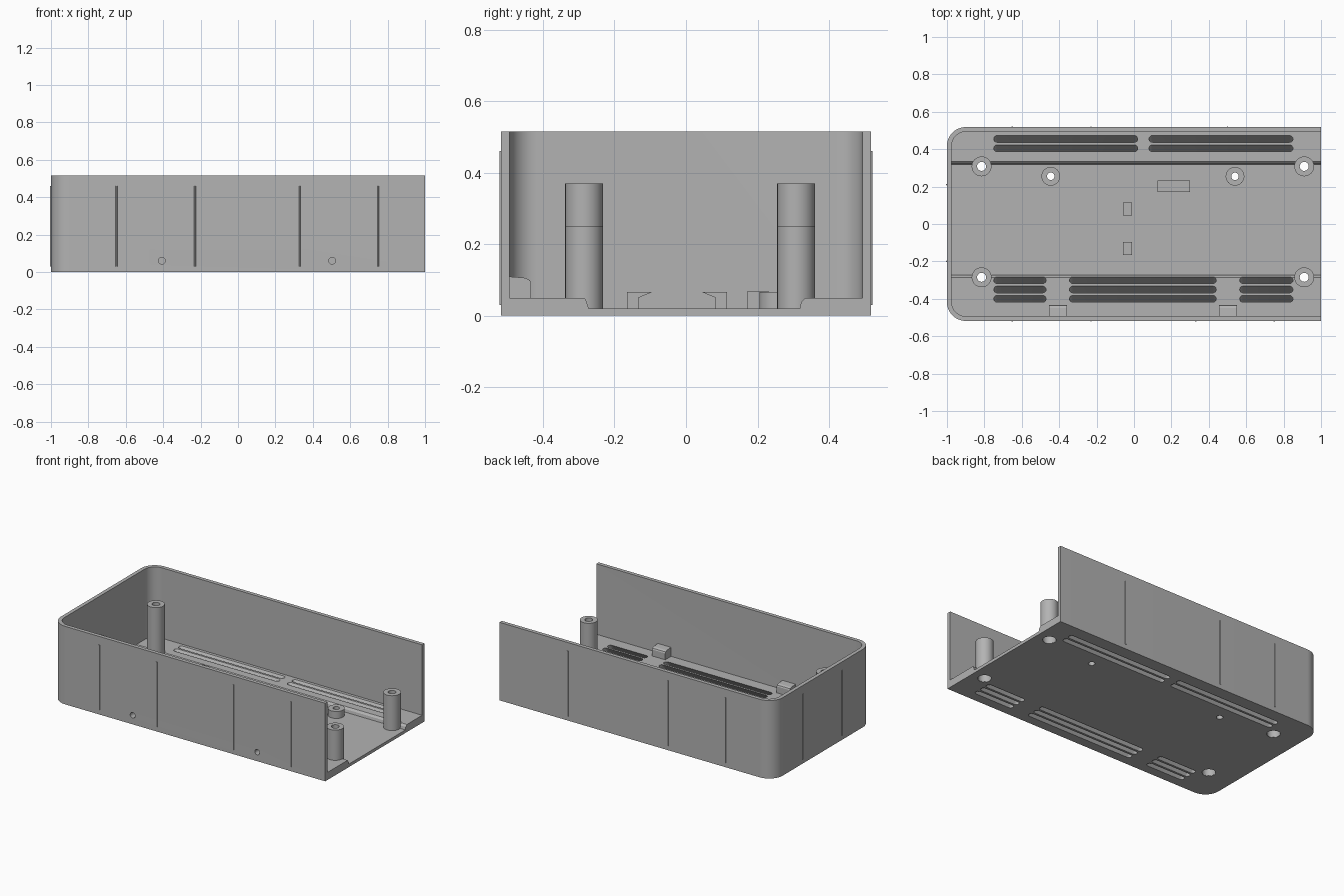
import bpy, bmesh, math
from mathutils import Vector

if "Cube" in bpy.data.objects:
    bpy.data.objects.remove(bpy.data.objects["Cube"])

grey = bpy.data.materials.new("grey_plastic")
grey.use_nodes = True
COLOUR = (0.45, 0.45, 0.45, 1)
grey.diffuse_color = COLOUR
grey.node_tree.nodes["Principled BSDF"].inputs["Base Color"].default_value = COLOUR


def add_prism(bm, points, move):
    """Extrude a closed loop of 3D points along a vector."""
    face = bm.faces.new([bm.verts.new(p) for p in points])
    out = bmesh.ops.extrude_face_region(bm, geom=[face])
    verts = [v for v in out["geom"] if isinstance(v, bmesh.types.BMVert)]
    bmesh.ops.translate(bm, verts=verts, vec=Vector(move))


def finish(name, bm):
    bmesh.ops.recalc_face_normals(bm, faces=bm.faces)
    mesh = bpy.data.meshes.new(name)
    bm.to_mesh(mesh)
    bm.free()
    mesh.materials.append(grey)
    obj = bpy.data.objects.new(name, mesh)
    bpy.context.collection.objects.link(obj)
    return obj


def prisms(name, items):
    bm = bmesh.new()
    for points, move in items:
        add_prism(bm, points, move)
    return finish(name, bm)


def activate(obj):
    bpy.ops.object.select_all(action="DESELECT")
    obj.select_set(True)
    bpy.context.view_layer.objects.active = obj


def smooth(obj):
    activate(obj)
    bpy.ops.object.shade_smooth_by_angle(angle=math.radians(30))


def cut(obj, cutter):
    mod = obj.modifiers.new("cut", "BOOLEAN")
    mod.operation, mod.solver, mod.object = "DIFFERENCE", "EXACT", cutter
    activate(obj)
    bpy.ops.object.modifier_apply(modifier=mod.name)
    bpy.data.objects.remove(cutter)


def arc(cx, cy, r, start, end, n):
    steps = [math.radians(start + (end - start) * i / n) for i in range(n + 1)]
    return [(cx + r * math.cos(a), cy + r * math.sin(a)) for a in steps]


def tray_outline(left, right, y, r, z):
    """Outline with the two left corners rounded."""
    loop = [(right, -y), (right, y)]
    loop += arc(left + r, y - r, r, 90, 180, 12)
    loop += arc(left + r, r - y, r, 180, 270, 12)
    return [(a, b, z) for a, b in loop]


def circle(x, y, z, r):
    return [(a, b, z) for a, b in arc(x, y, r, 0, 360, 32)[:-1]]


def slot(x0, x1, y):
    """Rounded slot leaning forward on its way down through the floor."""
    r, top, depth = 0.018, 0.06, 0.08
    loop = arc(x1 - r, y, r, -90, 90, 8) + arc(x0 + r, y, r, 90, 270, 8)
    lean = 0.75
    return [(a, b + lean * 0.01, top) for a, b in loop], (0, -lean * depth, -depth)


# Tray shell, open at the right-hand end
shell = prisms("tray_shell", [(tray_outline(-1, 1, 0.518, 0.1, 0), (0, 0, 0.515))])
cut(shell, prisms("cavity", [(tray_outline(-0.975, 1.2, 0.493, 0.075, 0.05), (0, 0, 0.6))]))

# Sunken channel along the middle of the floor
channel = [(-0.295, 0.06), (-0.28, 0.045), (-0.272, 0.02), (0.318, 0.02),
           (0.322, 0.038), (0.344, 0.06)]
cut(shell, prisms("channel", [([(-0.975, y, z) for y, z in channel], (2.2, 0, 0))]))

# Ventilation slots
vents = [slot(a, b, y) for y in (0.455, 0.405) for a, b in ((-0.75, 0.02), (0.08, 0.85))]
vents += [slot(a, b, y) for y in (-0.30, -0.35, -0.40)
          for a, b in ((-0.75, -0.47), (-0.345, 0.44), (0.565, 0.85))]
cut(shell, prisms("vents", vents))

# Screw holes through the floor and the front wall
TALL = [(x, y, h) for x, h in ((-0.815, 0.37), (0.91, 0.25)) for y in (0.308, -0.285)]
SHORT = [(-0.445, 0.255), (0.54, 0.255)]
SIDE = [-0.407, 0.503]
holes = [(circle(x, y, -0.1, 0.041), (0, 0, 0.3)) for x, y, h in TALL]
holes += [(circle(x, y, -0.1, 0.02), (0, 0, 0.3)) for x, y in SHORT]
cut(shell, prisms("floor_holes", holes))


def side_holes():
    return prisms("side_holes", [([(a, -0.6, b) for a, b in arc(x, 0.06, 0.018, 0, 360, 24)[:-1]],
                                  (0, 0.145, 0)) for x in SIDE])


cut(shell, side_holes())
smooth(shell)


def lathe(name, x, y, profile):
    bm = bmesh.new()
    rings = [[bm.verts.new(p) for p in circle(x, y, z, r)] for r, z in profile]
    for low, high in zip(rings, rings[1:] + rings[:1]):
        for i in range(len(low)):
            j = (i + 1) % len(low)
            bm.faces.new((low[i], low[j], high[j], high[i]))
    smooth(finish(name, bm))


# Corner screw posts, counterbored from below
for i, (x, y, h) in enumerate(TALL):
    lathe(f"screw_post_{i + 1}", x, y, [(0.053, 0.002), (0.053, h), (0.024, h),
                                        (0.024, h - 0.05), (0.04, h - 0.05), (0.04, 0.002)])

# Short board standoffs
for i, (x, y) in enumerate(SHORT):
    lathe(f"standoff_{i + 1}", x, y, [(0.05, 0.005), (0.05, 0.066), (0.02, 0.066), (0.02, 0.005)])

# Screw blocks inside the front wall, with eased top edge
block = [(-0.5, 0.03), (-0.433, 0.03), (-0.433, 0.092), (-0.437, 0.1), (-0.45, 0.106), (-0.5, 0.11)]
blocks = prisms("screw_blocks", [([(x - 0.048, y, z) for y, z in block], (0.096, 0, 0)) for x in SIDE])
cut(blocks, side_holes())

# Facing pair of hooked clips
hook = [(-0.07, 0.01), (-0.07, 0.066), (0, 0.066), (-0.038, 0.05), (-0.038, 0.01)]
prisms("clips", [([(-0.06, -0.025 + s * (y - 0.07), z) for y, z in
                   hook], (0.05, 0, 0)) for s in (1, -1)])

# Stop block on the floor
stop = [(0.17, 0.01), (0.232, 0.01), (0.232, 0.068), (0.17, 0.068)]
prisms("stop_block", [([(0.125, y, z) for y, z in stop], (0.175, 0, 0))])


# Thin vertical ribs on the outer walls
def rib(x, y, nx, ny):
    w, out = 0.005, 0.004
    tx, ty = -ny, nx
    loop = [(-w, -0.005), (w, -0.005), (w, 0), (w / 2, out), (-w / 2, out), (-w, 0)]
    return [(x + t * tx + n * nx, y + t * ty + n * ny, 0.03) for t, n in loop], (0, 0, 0.43)


ribs = [rib(x, -0.518, 0, -1) for x in (-0.65, -0.23, 0.33, 0.75)]
ribs += [rib(x, 0.518, 0, 1) for x in (-0.65, -0.23, 0.5)]
ribs += [rib(-1, y, -1, 0) for y in (0.21, -0.2)]
prisms("wall_ribs", ribs)
